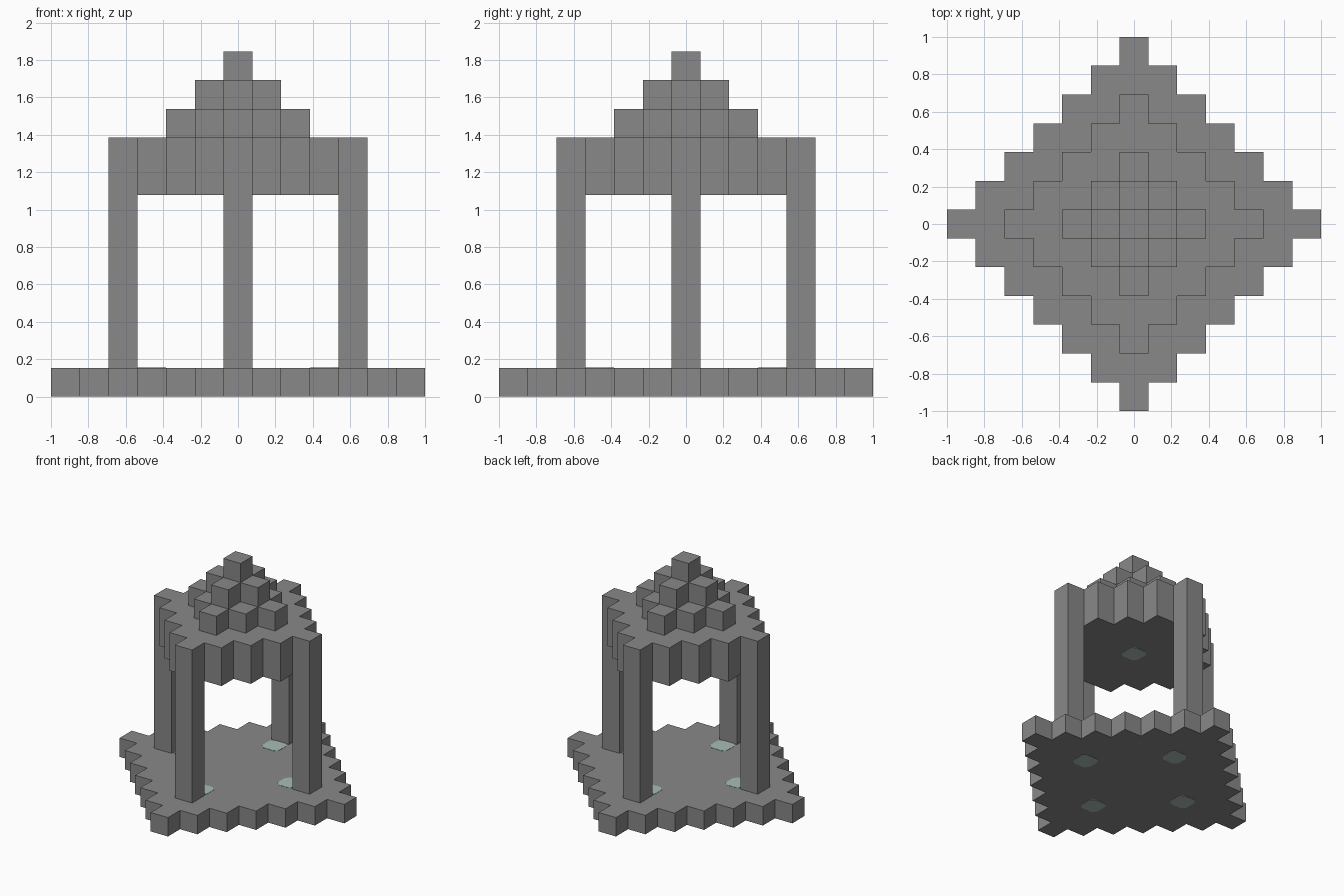
import bpy
import bmesh

cube = bpy.data.objects.get("Cube")
if cube:
    bpy.data.objects.remove(cube, do_unlink=True)

U = 2 / 13      # one block
GAP = 0.002     # how far the light panels stand proud


def material(name, rgb):
    m = bpy.data.materials.new(name)
    m.use_nodes = True
    m.diffuse_color = (*rgb, 1)
    bsdf = next(n for n in m.node_tree.nodes if n.type == 'BSDF_PRINCIPLED')
    bsdf.inputs["Base Color"].default_value = (*rgb, 1)
    return m


stone = material("grey_stone", (0.246, 0.246, 0.246))
glow = material("pale_teal_light", (0.39, 0.50, 0.46))


def prism(name, outline, z0, z1, mat, at=(0, 0)):
    """Extrude an outline given in blocks, between two heights."""
    bm = bmesh.new()
    face = bm.faces.new([bm.verts.new(((x + at[0]) * U, (y + at[1]) * U, z0))
                         for x, y in outline])
    geom = bmesh.ops.extrude_face_region(bm, geom=[face])["geom"]
    top = [v for v in geom if isinstance(v, bmesh.types.BMVert)]
    bmesh.ops.translate(bm, verts=top, vec=(0, 0, z1 - z0))
    bmesh.ops.recalc_face_normals(bm, faces=bm.faces)
    mesh = bpy.data.meshes.new(name)
    bm.to_mesh(mesh)
    bm.free()
    mesh.materials.append(mat)
    obj = bpy.data.objects.new(name, mesh)
    bpy.context.collection.objects.link(obj)
    return obj


def stepped_diamond(r):
    """Stair-stepped diamond reaching r blocks from the middle block."""
    quarter = []
    for k in range(r + 1):
        quarter += [(r - k + 0.5, k - 0.5), (r - k + 0.5, k + 0.5)]
    # Each quarter ends where the next, turned by 90 degrees, begins
    quarter = quarter[1:]
    points = []
    for _ in range(4):
        points += quarter
        quarter = [(-y, x) for x, y in quarter]
    return points


def chamfered_square(c):
    h, i = 0.5, 0.5 - c
    return [(h, -i), (h, i), (i, h), (-i, h), (-h, i), (-h, -i), (-i, -h), (i, -h)]


square = chamfered_square(0)[::2]
square = [(0.5, -0.5), (0.5, 0.5), (-0.5, 0.5), (-0.5, -0.5)]
panel = chamfered_square(0.2)

# Floor and stepped roof
prism("base_floor", stepped_diamond(6), GAP, U, stone)
prism("roof_slab", stepped_diamond(4), 7 * U, 9 * U, stone)
prism("roof_lower_tier", stepped_diamond(2), 9 * U, 10 * U, stone)
prism("roof_upper_tier", stepped_diamond(1), 10 * U, 11 * U, stone)
prism("roof_finial", square, 11 * U, 12 * U, stone)

# Four posts, each with a light set through the floor on its inner side
for side, (x, y) in {"left": (1, 0), "right": (-1, 0),
                     "back": (0, 1), "front": (0, -1)}.items():
    prism(side + "_post", square, U, 7 * U, stone, (4 * x, 4 * y))
    prism(side + "_floor_light", panel, 0, U + GAP, glow, (3 * x, 3 * y))

# Light in the middle of the ceiling
prism("ceiling_light", panel, 7 * U - GAP, 7 * U + GAP, glow)
